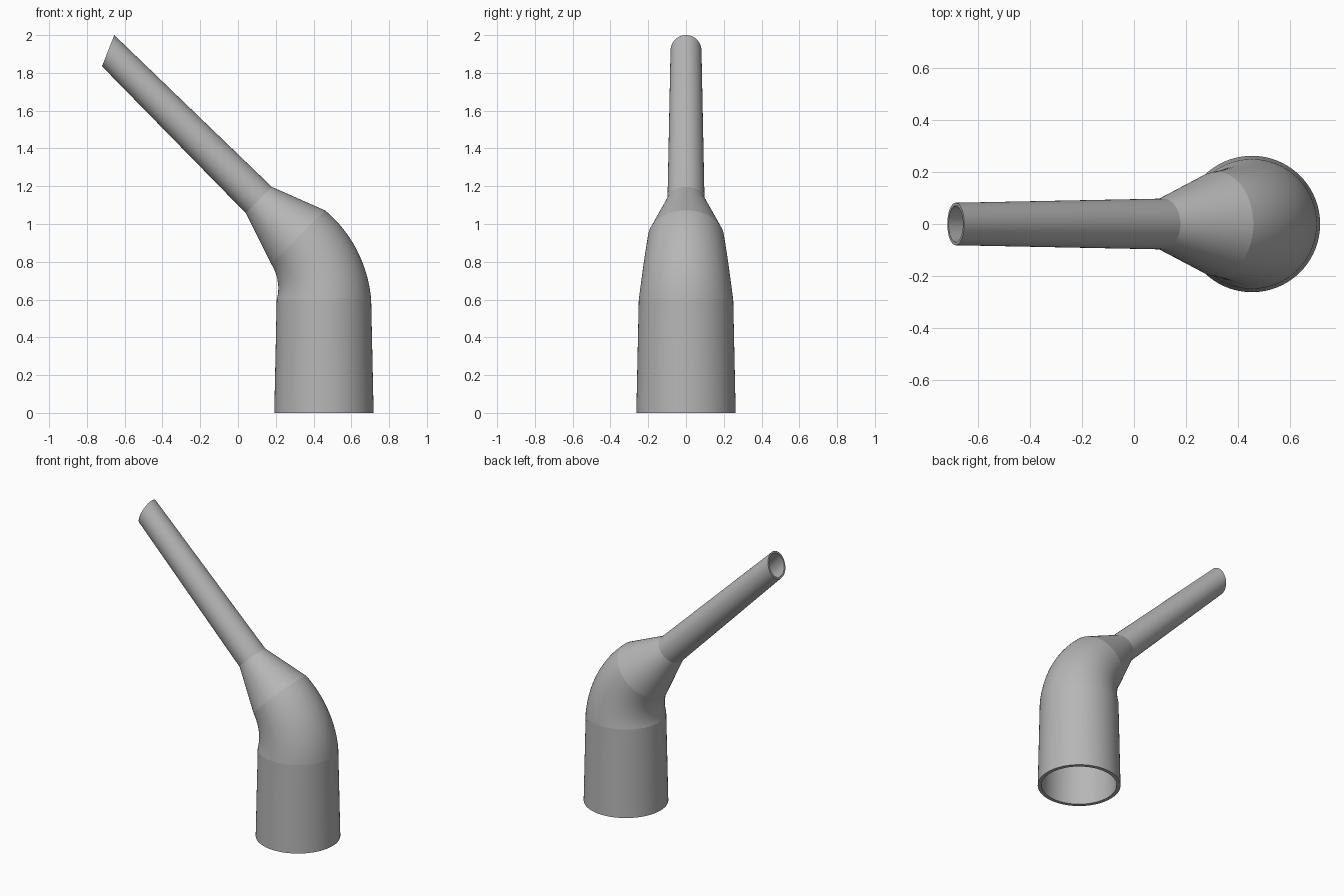
import bpy, bmesh
from math import sin, cos, pi, radians
from mathutils import Vector

cube = bpy.data.objects.get("Cube")
if cube:
    bpy.data.objects.remove(cube)

SIDES = 96
BEND_STEPS = 20

# Plain grey plastic
grey = bpy.data.materials.new("grey plastic")
grey.use_nodes = True
colour = (0.47, 0.47, 0.47, 1)
grey.diffuse_color = colour
grey.node_tree.nodes["Principled BSDF"].inputs["Base Color"].default_value = colour


def station(x, z, tilt, radius, wall, sharp, stretch=1.0):
    """One cross-section: centre, lean of its plane in degrees, size, wall."""
    return dict(centre=Vector((x, 0, z)), tilt=radians(tilt), radius=radius,
                wall=wall, sharp=sharp, stretch=stretch)


# Tapered socket
stations = [station(0.455, 0, 0, 0.263, 0.024, True)]

# Elbow, narrowing as it turns by 45 degrees
BEND_R = 0.467
for i in range(BEND_STEPS + 1):
    t = i / BEND_STEPS
    a = t * pi / 4
    stations.append(station(0.455 - BEND_R * (1 - cos(a)), 0.6 + BEND_R * sin(a),
                            45 * t, 0.25 - 0.049 * t, 0.024 - 0.003 * t,
                            i in (0, BEND_STEPS)))

# Cone into the slim tube, which ends in a slanted mouth
stations.append(station(0.11, 1.127, 45, 0.098, 0.015, True))
stations.append(station(-0.6875, 1.9175, 68.5, 0.082, 0.012, True, 1.083))


def add_ring(bm, s, inset):
    r = s["radius"] - inset
    across = Vector((cos(s["tilt"]), 0, sin(s["tilt"]))) * r * s["stretch"]
    side = Vector((0, r, 0))
    return [bm.verts.new(s["centre"] + across * cos(a) + side * sin(a))
            for a in (2 * pi * k / SIDES for k in range(SIDES))]


# Outer skin up, inner skin back down, joined at both rims
bm = bmesh.new()
rings = [(add_ring(bm, s, 0), s["sharp"]) for s in stations]
rings += [(add_ring(bm, s, s["wall"]), s["sharp"]) for s in reversed(stations)]
for i, (ring, _) in enumerate(rings):
    following = rings[(i + 1) % len(rings)][0]
    for k in range(SIDES):
        j = (k + 1) % SIDES
        bm.faces.new((ring[k], ring[j], following[j], following[k])).smooth = True
for ring, sharp in rings:
    if sharp:
        for k in range(SIDES):
            bm.edges.get((ring[k], ring[(k + 1) % SIDES])).smooth = False
bmesh.ops.recalc_face_normals(bm, faces=bm.faces)

mesh = bpy.data.meshes.new("angled_nozzle")
bm.to_mesh(mesh)
bm.free()
mesh.materials.append(grey)
nozzle = bpy.data.objects.new("angled_nozzle", mesh)
bpy.context.collection.objects.link(nozzle)
